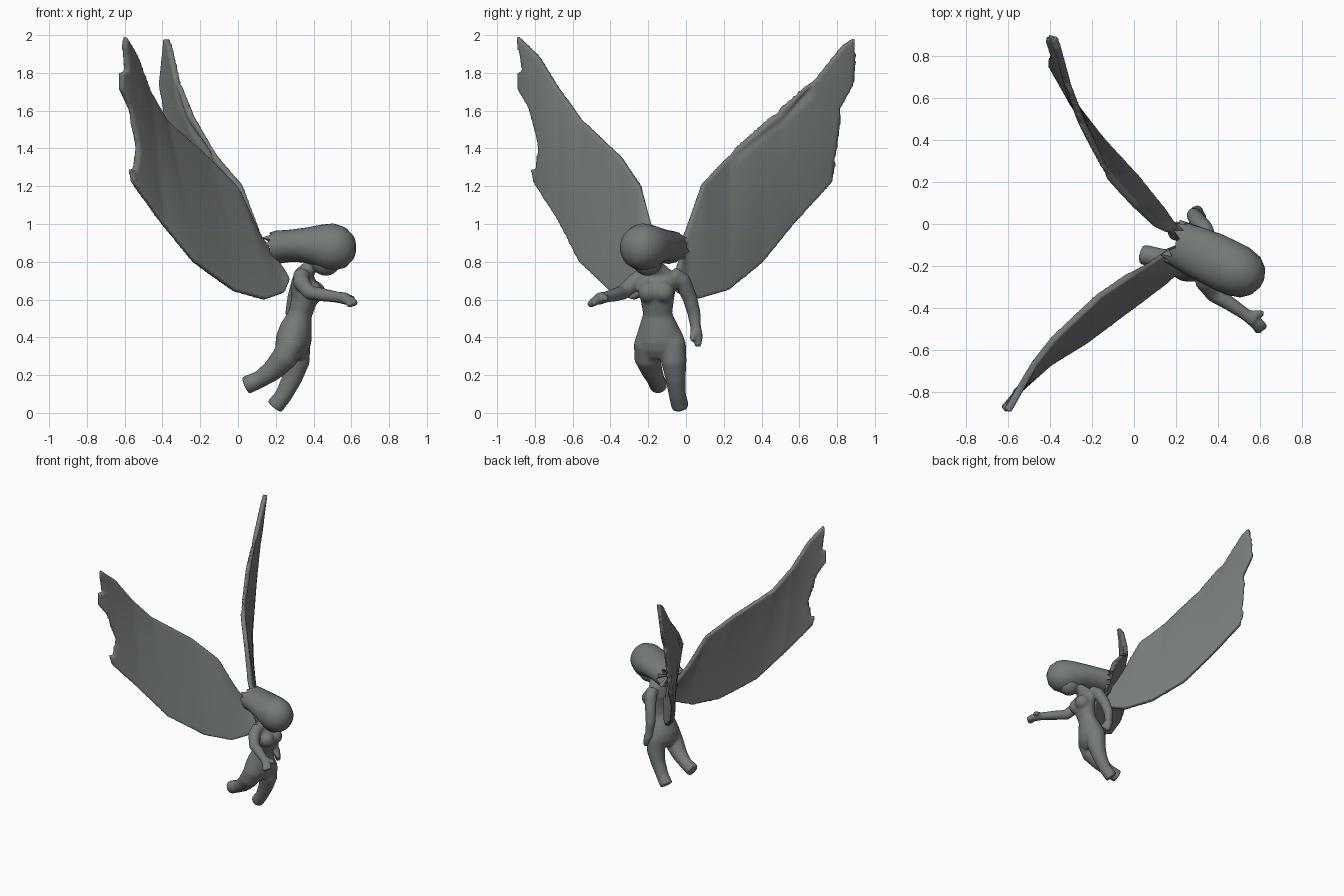
import bpy, bmesh, math
from mathutils import Vector as V

stone = bpy.data.materials.new("grey_green_stone")
stone.diffuse_color = (0.18, 0.2, 0.188, 1)


def add_object(name, bm):
    bmesh.ops.recalc_face_normals(bm, faces=bm.faces)
    mesh = bpy.data.meshes.new(name)
    bm.to_mesh(mesh)
    bm.free()
    mesh.materials.append(stone)
    ob = bpy.data.objects.new(name, mesh)
    bpy.context.collection.objects.link(ob)
    return ob


def fuse(ob, size, steps):
    m = ob.modifiers.new("fuse", 'REMESH')
    m.mode, m.voxel_size, m.use_smooth_shade = 'VOXEL', size, True
    m = ob.modifiers.new("soften", 'SMOOTH')
    m.factor, m.iterations = 0.5, steps


def tube(bm, rings, side=(0.2, 0.98, 0), n=20, jag=0):
    """Closed loft through (centre, half width, half depth) rings."""
    pts = [V(r[0]) for r in rings]
    loops = []
    for i, (c, w, d) in enumerate(rings):
        t = (pts[min(i + 1, len(pts) - 1)] - pts[max(i - 1, 0)]).normalized()
        s = V(side)
        s = (s - t * s.dot(t)).normalized()
        b = t.cross(s)
        loop = []
        for k in range(n):
            a = 2 * math.pi * k / n
            p = pts[i] + s * w * math.cos(a) + b * d * math.sin(a)
            if jag and i == len(rings) - 1 and k % 2:
                p += t * jag * (0.7 + 0.5 * math.sin(k * 2.3))
            loop.append(bm.verts.new(p))
        loops.append(loop)
    for p, q in zip(loops, loops[1:]):
        for k in range(n):
            bm.faces.new((p[k], p[(k + 1) % n], q[(k + 1) % n], q[k]))
    for loop, i in ((loops[0], 0), (loops[-1], -1)):
        mid = bm.verts.new(pts[i])
        for k in range(n):
            bm.faces.new((loop[k], loop[(k + 1) % n], mid))


def limb(bm, *rings):
    tube(bm, [((x, y, z), r, r) for x, y, z, r in rings], n=14)


def ball(bm, centre, r):
    new = bmesh.ops.create_uvsphere(bm, u_segments=20, v_segments=12, radius=r)
    bmesh.ops.translate(bm, verts=new["verts"], vec=centre)


# Body: torso, limbs and face, fused into one smooth surface
bm = bmesh.new()
tube(bm, [((.42, -.18, .82), .038, .038), ((.385, -.16, .775), .045, .04),
          ((.35, -.155, .74), .095, .048), ((.352, -.155, .68), .108, .072),
          ((.352, -.152, .6), .09, .07), ((.33, -.15, .525), .078, .062),
          ((.308, -.145, .45), .108, .085), ((.295, -.14, .39), .13, .094),
          ((.286, -.137, .34), .125, .088), ((.28, -.135, .29), .09, .06)])
ball(bm, (.392, -.198, .64), .058)
ball(bm, (.405, -.118, .64), .058)
ball(bm, (.465, -.205, .805), .08)
# Legs, the one on -y trailing further back
limb(bm, (.3, -.2, .43, .055), (.283, -.205, .365, .072), (.245, -.205, .29, .07),
     (.18, -.18, .222, .057), (.115, -.16, .177, .047), (.04, -.145, .145, .05))
limb(bm, (.305, -.08, .43, .055), (.312, -.072, .365, .073), (.312, -.064, .27, .068),
     (.285, -.055, .18, .054), (.24, -.045, .09, .046), (.193, -.03, .032, .048))
# Arm reaching forward, with fingers
limb(bm, (.335, -.22, .735, .045), (.335, -.275, .69, .046), (.38, -.335, .637, .04),
     (.45, -.375, .625, .036), (.53, -.43, .612, .03), (.575, -.46, .605, .035))
limb(bm, (.56, -.45, .605, .026), (.6, -.475, .595, .024), (.625, -.495, .575, .018))
limb(bm, (.56, -.46, .605, .026), (.585, -.49, .59, .022), (.595, -.515, .565, .018))
limb(bm, (.55, -.44, .61, .022), (.59, -.425, .61, .018), (.62, -.425, .6, .016))
# Arm hanging down
limb(bm, (.35, -.075, .735, .045), (.33, -.02, .70, .046), (.3, .02, .61, .04),
     (.285, .042, .53, .036), (.29, .052, .45, .029), (.3, .056, .415, .034))
limb(bm, (.295, .06, .43, .028), (.305, .065, .39, .024), (.315, .062, .35, .018))
limb(bm, (.3, .05, .43, .022), (.325, .035, .405, .018), (.335, .035, .38, .016))
fuse(add_object("body", bm), 0.008, 12)

# Hair: round cap streaming back to a ragged end
bm = bmesh.new()
tube(bm, [((.61, -.285, .875), .02, .025), ((.592, -.275, .875), .07, .075),
          ((.555, -.255, .875), .107, .11), ((.495, -.225, .876), .125, .127),
          ((.435, -.197, .885), .127, .112), ((.36, -.16, .888), .125, .093),
          ((.28, -.125, .885), .118, .085), ((.215, -.095, .878), .108, .088)],
     side=(.42, .9, 0), n=28, jag=.045)
hair = add_object("hair", bm)
bpy.context.view_layer.objects.active = hair
hair.select_set(True)
bpy.ops.object.shade_smooth_by_angle(angle=math.radians(45))


def along(profile, s):
    """Height and depth of an edge profile (s, z, x) at distance s."""
    if s <= profile[0][0]:
        return profile[0][1:]
    for a, b in zip(profile, profile[1:]):
        if s <= b[0]:
            f = (s - a[0]) / (b[0] - a[0])
            return a[1] + f * (b[1] - a[1]), a[2] + f * (b[2] - a[2])
    return profile[-1][1:]


def wing(name, sign, lead, feathers, trail):
    """Sheet between leading and trailing edge (distance out, z, x), with feather tips."""
    outline = [p[:2] for p in lead] + feathers + [p[:2] for p in reversed(trail)]
    bm = bmesh.new()
    bm.faces.new([bm.verts.new((0, s, z)) for s, z in outline])
    bmesh.ops.triangulate(bm, faces=bm.faces[:], ngon_method='BEAUTY')
    bmesh.ops.subdivide_edges(bm, edges=bm.edges[:], cuts=7, use_grid_fill=True)
    edge = trail + [(.89, 1.75, lead[-1][2] - .035)]
    for v in bm.verts:
        s = v.co.y
        z1, x1 = along(lead, s)
        z0, x0 = along(edge, s)
        f = max(0, min(1, (v.co.z - z0) / max(z1 - z0, .05)))
        v.co.x = x0 + f * (x1 - x0)
        v.co.y *= sign
    ob = add_object(name, bm)
    m = ob.modifiers.new("thickness", 'SOLIDIFY')
    m.thickness, m.offset = 0.034, 0
    fuse(ob, 0.009, 3)


wing("right_wing", -1,
     [(.12, .84, .16), (.175, .97, .09), (.238, 1.196, -.01), (.344, 1.356, -.167),
      (.55, 1.55, -.385), (.667, 1.71, -.475), (.78, 1.89, -.54), (.89, 1.995, -.60)],
     [(.885, 1.93), (.83, 1.815), (.885, 1.80), (.88, 1.71), (.82, 1.60), (.757, 1.535),
      (.79, 1.50), (.775, 1.40), (.745, 1.31), (.735, 1.24), (.815, 1.295)],
     [(.15, .7, .27), (.19, .635, .24), (.28, .6, .14), (.40, .645, -.02),
      (.56, .8, -.235), (.66, 1.0, -.40), (.80, 1.22, -.56)])
wing("left_wing", 1,
     [(-.03, .84, .17), (0, .97, .10), (.085, 1.21, .01), (.222, 1.355, -.115),
      (.495, 1.555, -.255), (.68, 1.76, -.32), (.83, 1.945, -.36), (.89, 1.985, -.38)],
     [(.89, 1.92), (.835, 1.80), (.873, 1.80), (.88, 1.735), (.815, 1.615), (.75, 1.535),
      (.77, 1.49), (.767, 1.42), (.73, 1.33), (.70, 1.235), (.757, 1.29)],
     [(-.07, .7, .24), (-.04, .635, .21), (.06, .603, .14), (.222, .65, .01),
      (.40, .795, -.155), (.566, 1.0, -.285), (.767, 1.22, -.40)])
